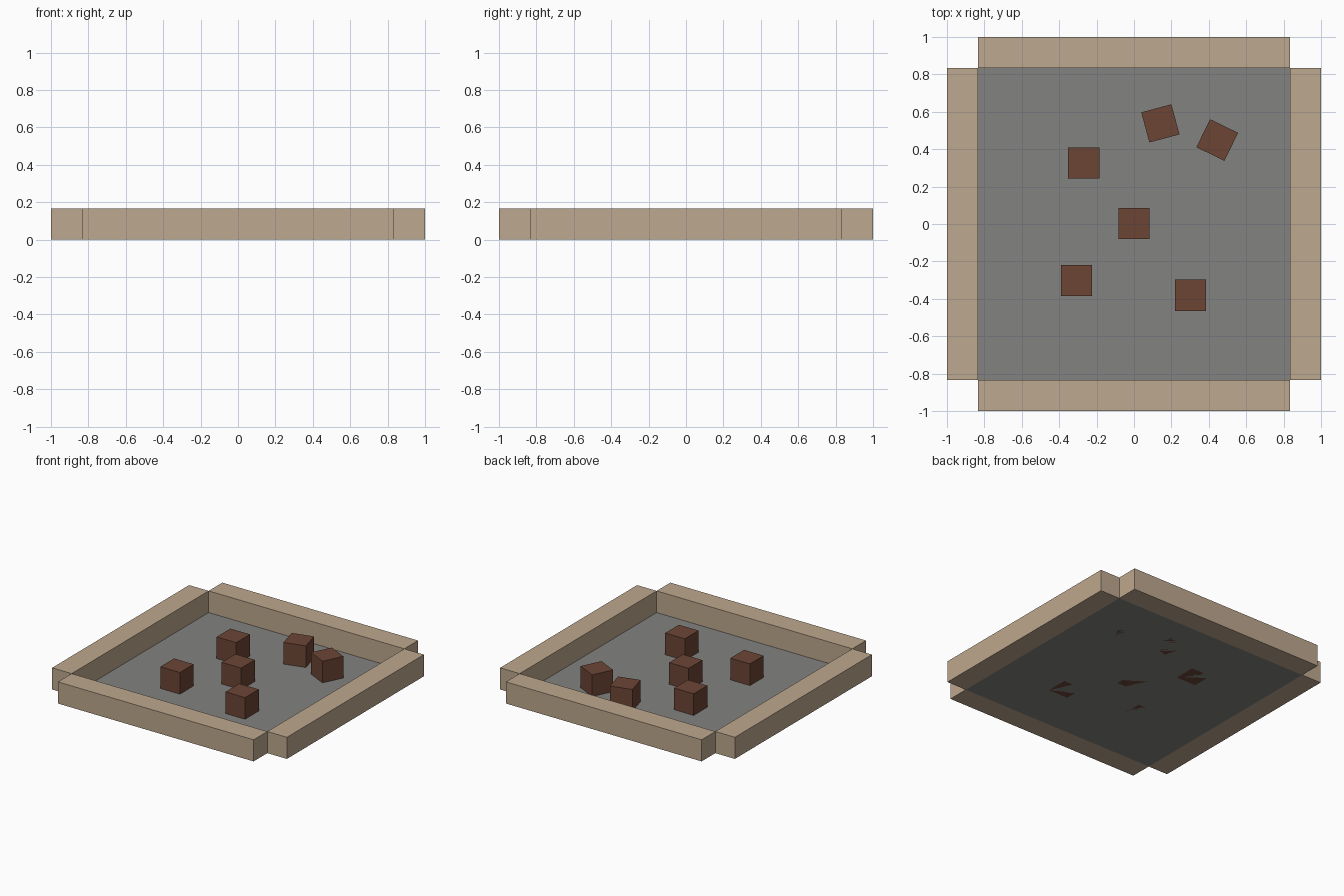
import bpy
from math import radians

if "Cube" in bpy.data.objects:
    bpy.data.objects.remove(bpy.data.objects["Cube"])


def material(name, rgb):
    m = bpy.data.materials.new(name)
    linear = [((c / 255 + 0.055) / 1.055) ** 2.4 for c in rgb]
    m.diffuse_color = (*linear, 1)
    m.use_nodes = True
    m.node_tree.nodes["Principled BSDF"].inputs["Base Color"].default_value = m.diffuse_color
    return m


tan = material("tan wall", (190, 168, 142))
brown = material("brown crate", (108, 69, 53))
grey = material("grey floor", (130, 130, 129))

UNIT = 1 / 6          # wall thickness, wall height and crate size
INNER = 5 * UNIT      # half width of the inside


def box(name, x, y, size, mat, turn=0, lift=0):
    bpy.ops.mesh.primitive_cube_add(size=1, location=(x, y, size[2] / 2 + lift),
                                    rotation=(0, 0, radians(turn)))
    o = bpy.context.object
    o.name = name
    o.scale = size
    o.data.materials.append(mat)
    return o


# Floor: a single sheet at ground level
bpy.ops.mesh.primitive_plane_add(size=2 * INNER)
floor = bpy.context.object
floor.name = "floor"
floor.data.materials.append(grey)

# Four walls, leaving open notches at the outer corners
mid = INNER + UNIT / 2
for side, s in (("front", -1), ("back", 1)):
    box(side + "_wall", 0, s * mid, (2 * INNER, UNIT, UNIT), tan)
for side, s in (("left", -1), ("right", 1)):
    box(side + "_wall", s * mid, 0, (UNIT, 2 * INNER, UNIT), tan)

# Crates scattered on the floor: x, y, turn in degrees
crates = [(0, 0.003, 0), (-0.269, 0.327, 0), (-0.308, -0.302, 0),
          (0.302, -0.381, 0), (0.141, 0.538, 15), (0.445, 0.449, -26)]
for i, (x, y, turn) in enumerate(crates, 1):
    box(f"crate_{i}", x, y, (UNIT, UNIT, UNIT), brown, turn)
